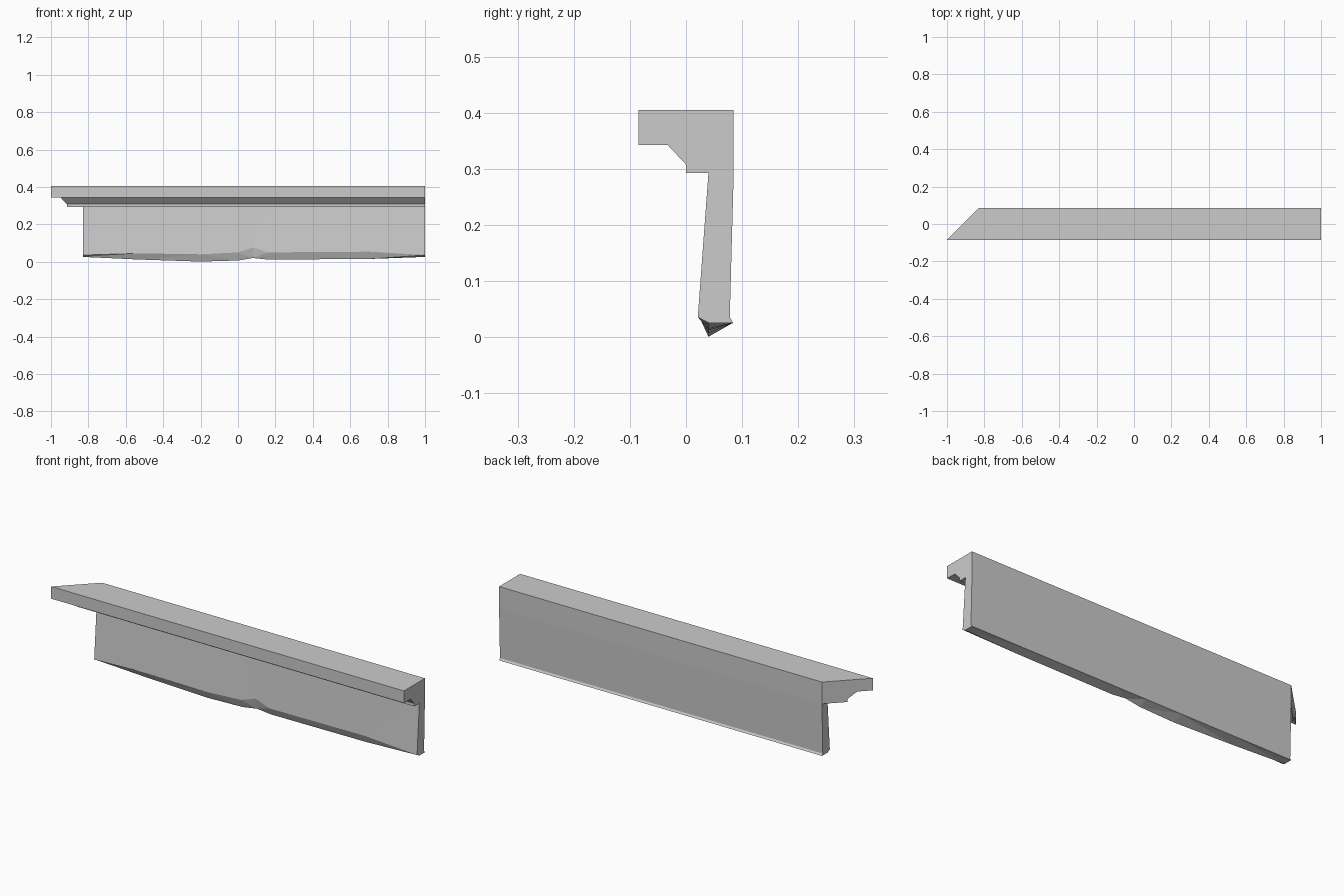
import bpy
import bmesh

cube = bpy.data.objects.get("Cube")
if cube:
    bpy.data.objects.remove(cube, do_unlink=True)

stone = bpy.data.materials.new("plain grey stone")
stone.use_nodes = True
GREY = (0.6, 0.6, 0.6, 1)
stone.diffuse_color = GREY
stone.node_tree.nodes["Principled BSDF"].inputs["Base Color"].default_value = GREY

RIGHT_END, WALL_END, UNDERSIDE = 1.0, -0.83, 0.293


def loft(name, sections):
    """Skin a row of matching closed sections and cap both ends."""
    bm = bmesh.new()
    rings = [[bm.verts.new(p) for p in s] for s in sections]
    for a, b in zip(rings, rings[1:]):
        n = len(a)
        for i in range(n):
            j = (i + 1) % n
            bm.faces.new((a[i], a[j], b[j], b[i]))
    bm.faces.new(rings[0])
    bm.faces.new(rings[-1])
    bmesh.ops.recalc_face_normals(bm, faces=bm.faces)
    # Keep the chipped edge faceted with clean triangles
    warped = [f for f in bm.faces if len(f.verts) == 4]
    bmesh.ops.triangulate(bm, faces=warped)
    bmesh.ops.dissolve_limit(bm, angle_limit=0.002, verts=bm.verts, edges=bm.edges)
    mesh = bpy.data.meshes.new(name)
    bm.to_mesh(mesh)
    bm.free()
    mesh.materials.append(stone)
    obj = bpy.data.objects.new(name, mesh)
    bpy.context.collection.objects.link(obj)
    return obj


# Cornice: stepped moulding, square at one end and mitred at the other
moulding = [(-0.085, 0.405), (0.085, 0.405), (0.085, UNDERSIDE), (0.0, UNDERSIDE),
            (0.0, 0.308), (-0.033, 0.343), (-0.085, 0.343)]
loft("cornice", [[(y - 0.915, y, z) for y, z in moulding],
                 [(RIGHT_END, y, z) for y, z in moulding]])

# Wall panel: leaning front, worn lower edge (x, front edge y, front edge z, bottom z)
worn_edge = [(WALL_END, 0.021, 0.036, 0.026), (-0.53, 0.022, 0.045, 0.012),
             (-0.2, 0.022, 0.04, 0.001), (0.0, 0.023, 0.05, 0.007),
             (0.08, 0.026, 0.077, 0.02), (0.16, 0.023, 0.05, 0.012),
             (0.7, 0.023, 0.054, 0.015), (RIGHT_END, 0.021, 0.036, 0.026)]
loft("wall_panel", [[(x, 0.04, UNDERSIDE), (x, fy, fz), (x, 0.04, low),
                     (x, 0.084, 0.026), (x, 0.078, 0.036), (x, 0.085, UNDERSIDE)]
                    for x, fy, fz, low in worn_edge])
